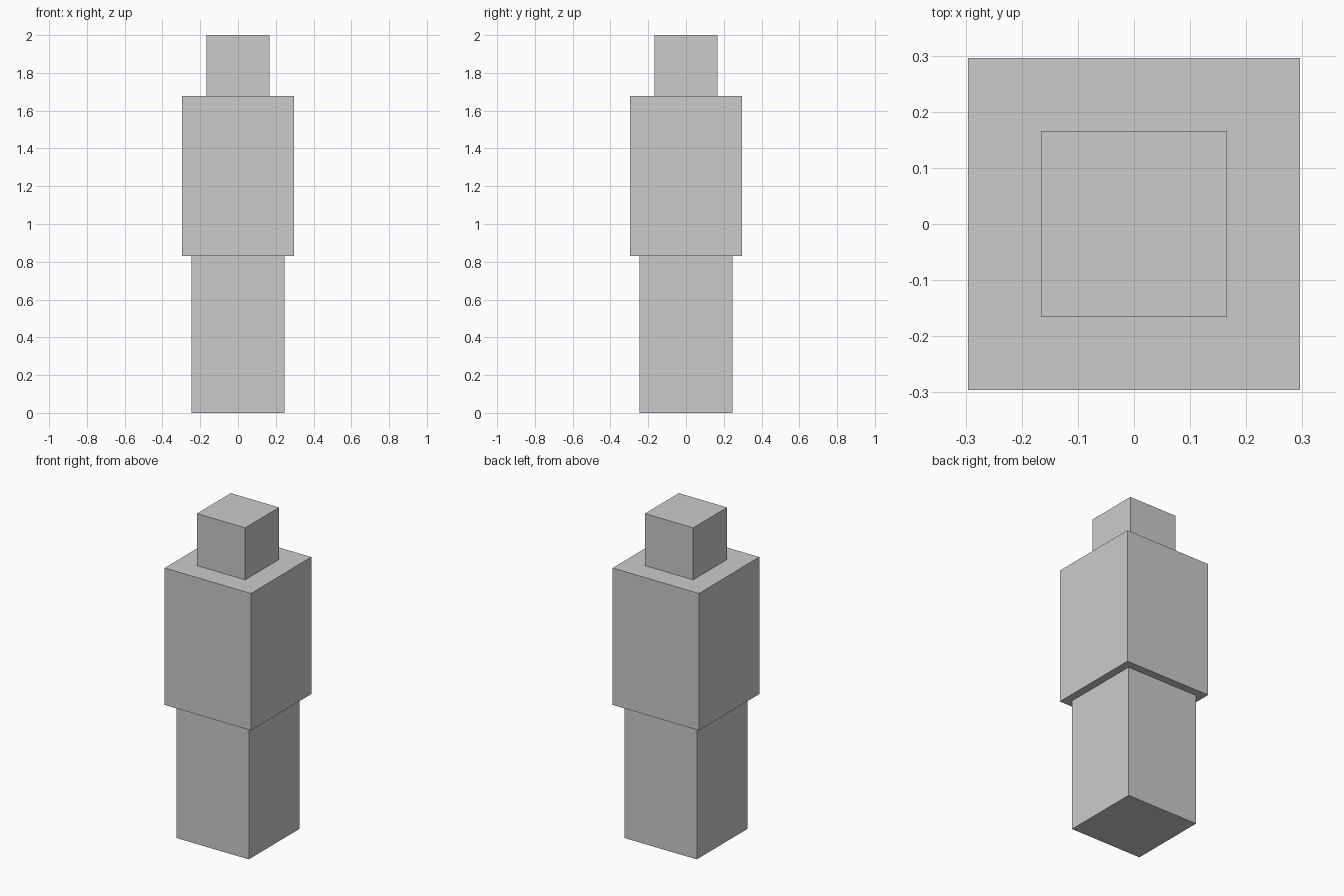
import bpy

if "Cube" in bpy.data.objects:
    bpy.data.objects.remove(bpy.data.objects["Cube"])


def block(name, width, z0, z1):
    """Square block centred on the z axis, spanning z0 to z1."""
    bpy.ops.mesh.primitive_cube_add(size=1, location=(0, 0, (z0 + z1) / 2))
    ob = bpy.context.object
    ob.name = name
    ob.scale = (width, width, z1 - z0)
    bpy.ops.object.transform_apply(location=False, rotation=False, scale=True)
    return ob


# Three stacked blocks: base, wider middle, small top
block("lower_block", 0.494, 0.0, 0.83)
block("middle_block", 0.591, 0.83, 1.678)
block("top_block", 0.331, 1.678, 2.0)
